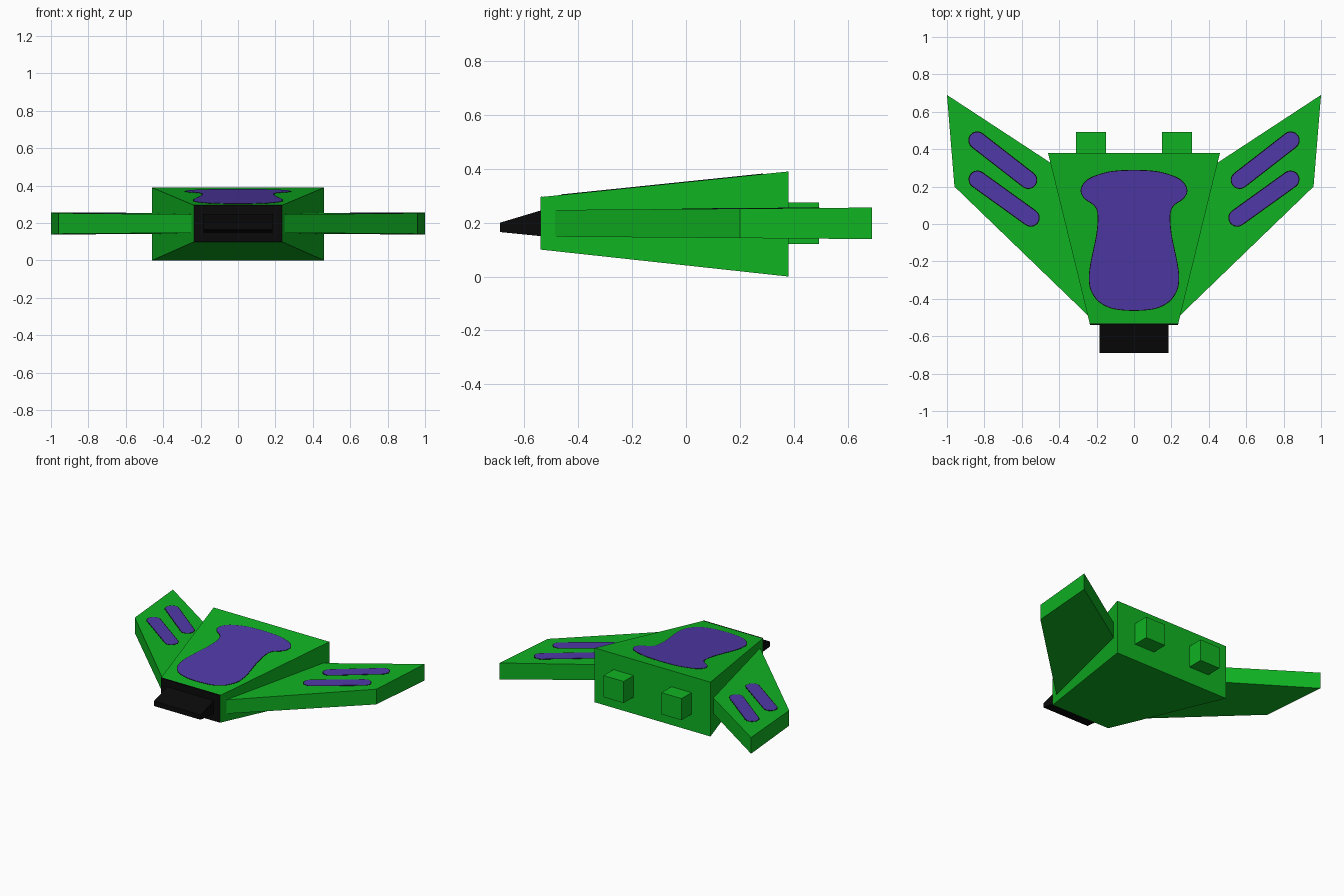
import bpy, bmesh, math
from mathutils import Vector

cube = bpy.data.objects.get("Cube")
if cube:
    bpy.data.objects.remove(cube, do_unlink=True)


def material(name, rgb):
    m = bpy.data.materials.new(name)
    m.use_nodes = True
    m.diffuse_color = (*rgb, 1)
    bsdf = next(n for n in m.node_tree.nodes if n.type == 'BSDF_PRINCIPLED')
    bsdf.inputs["Base Color"].default_value = (*rgb, 1)
    return m


green = material("bright green", (0.005, 0.45, 0.016))
purple = material("violet", (0.08, 0.04, 0.39))
black = material("black", (0.003, 0.003, 0.003))


def slope(y0, z0, y1, z1):
    """Height that changes evenly along y."""
    return lambda y: z0 + (z1 - z0) * (y - y0) / (y1 - y0)


def slab(name, outline, bottom, top, mats, mirror=False):
    """Prism over an xy outline between two sloped planes."""
    bm = bmesh.new()
    low = [bm.verts.new((x, y, bottom(y))) for x, y in outline]
    high = [bm.verts.new((x, y, top(y))) for x, y in outline]
    bm.faces.new(low[::-1])
    bm.faces.new(high)
    for i in range(len(low)):
        j = (i + 1) % len(low)
        bm.faces.new((low[i], low[j], high[j], high[i]))
    bmesh.ops.recalc_face_normals(bm, faces=bm.faces)
    mesh = bpy.data.meshes.new(name)
    bm.to_mesh(mesh)
    bm.free()
    for m in mats:
        mesh.materials.append(m)
    ob = bpy.data.objects.new(name, mesh)
    bpy.context.collection.objects.link(ob)
    if mirror:
        ob.modifiers.new("Mirror", 'MIRROR').use_mirror_merge = False
    return ob


def plate(name, outline, surface, thick, mat, mirror=False):
    """Thin painted patch lying on a sloped surface."""
    return slab(name, outline, lambda y: surface(y) - 0.002,
                lambda y: surface(y) + thick, [mat], mirror)


def rounded(points, passes=2):
    """Corner-cutting smoothing of a closed outline."""
    pts = [Vector(p) for p in points]
    for _ in range(passes):
        pairs = list(zip(pts, pts[1:] + pts[:1]))
        pts = [q for a, b in pairs for q in (a.lerp(b, 0.25), a.lerp(b, 0.75))]
    return pts


def outset(points, d):
    """Grow a counter-clockwise outline by d."""
    n = len(points)
    out = []
    for i, p in enumerate(points):
        t = (points[(i + 1) % n] - points[i - 1]).normalized()
        out.append(p + Vector((t.y, -t.x)) * d)
    return out


def capsule(a, b, r, steps=10):
    a, b = Vector(a), Vector(b)
    start = math.atan2(b.y - a.y, b.x - a.x) - math.pi / 2
    pts = []
    for c, s in ((b, start), (a, start + math.pi)):
        for i in range(steps + 1):
            t = s + math.pi * i / steps
            pts.append(c + r * Vector((math.cos(t), math.sin(t))))
    return pts


def flat(z):
    return lambda y: z


# Wedge hull with a black front face
hull_top = slope(-0.54, 0.295, 0.38, 0.39)
hull = slab("hull", [(-0.235, -0.54), (0.235, -0.54), (0.46, 0.38), (-0.46, 0.38)],
            slope(-0.54, 0.1, 0.38, 0), hull_top, [green, black])
for f in hull.data.polygons:
    if f.normal.y < -0.9:
        f.material_index = 1
plate("hull_front_trim", [(-0.235, -0.54), (0.235, -0.54), (0.236, -0.532), (-0.236, -0.532)],
      hull_top, 0.001, black)

# Tapered nose
slab("nose", [(-0.185, -0.69), (0.185, -0.69), (0.185, -0.53), (-0.185, -0.53)],
     slope(-0.69, 0.165, -0.54, 0.15), slope(-0.69, 0.2, -0.54, 0.245), [black])

# Swept wings and rear thrusters
wing_top = slope(-0.49, 0.247, 0.69, 0.256)
slab("wings", [(0.2, -0.49), (0.245, -0.49), (0.96, 0.2), (1, 0.69), (0.4, 0.297)],
     slope(-0.49, 0.148, 0.69, 0.139), wing_top, [green], True)
slab("thrusters", [(0.15, 0.37), (0.31, 0.37), (0.31, 0.493), (0.15, 0.493)],
     flat(0.12), flat(0.275), [green], True)

# Canopy patch on the hull, with a thin dark edge
half = [(0.09, -0.46), (0.18, -0.425), (0.23, -0.36), (0.24, -0.29), (0.23, -0.21),
        (0.21, -0.12), (0.194, -0.04), (0.188, 0.06), (0.21, 0.105), (0.265, 0.135),
        (0.287, 0.18), (0.26, 0.23), (0.2, 0.26), (0.1, 0.285)]
canopy = rounded(half + [(-x, y) for x, y in reversed(half)])
plate("canopy_edge", outset(canopy, 0.004), hull_top, 0.001, black)
plate("canopy", canopy, hull_top, 0.002, purple)

# Two rounded stripes on top of each wing
for label, a, b in (("rear", (0.565, 0.235), (0.838, 0.447)),
                    ("front", (0.552, 0.033), (0.837, 0.238))):
    plate(label + "_wing_stripe_edges", capsule(a, b, 0.048), wing_top, 0.001, black, True)
    plate(label + "_wing_stripes", capsule(a, b, 0.043), wing_top, 0.002, purple, True)
